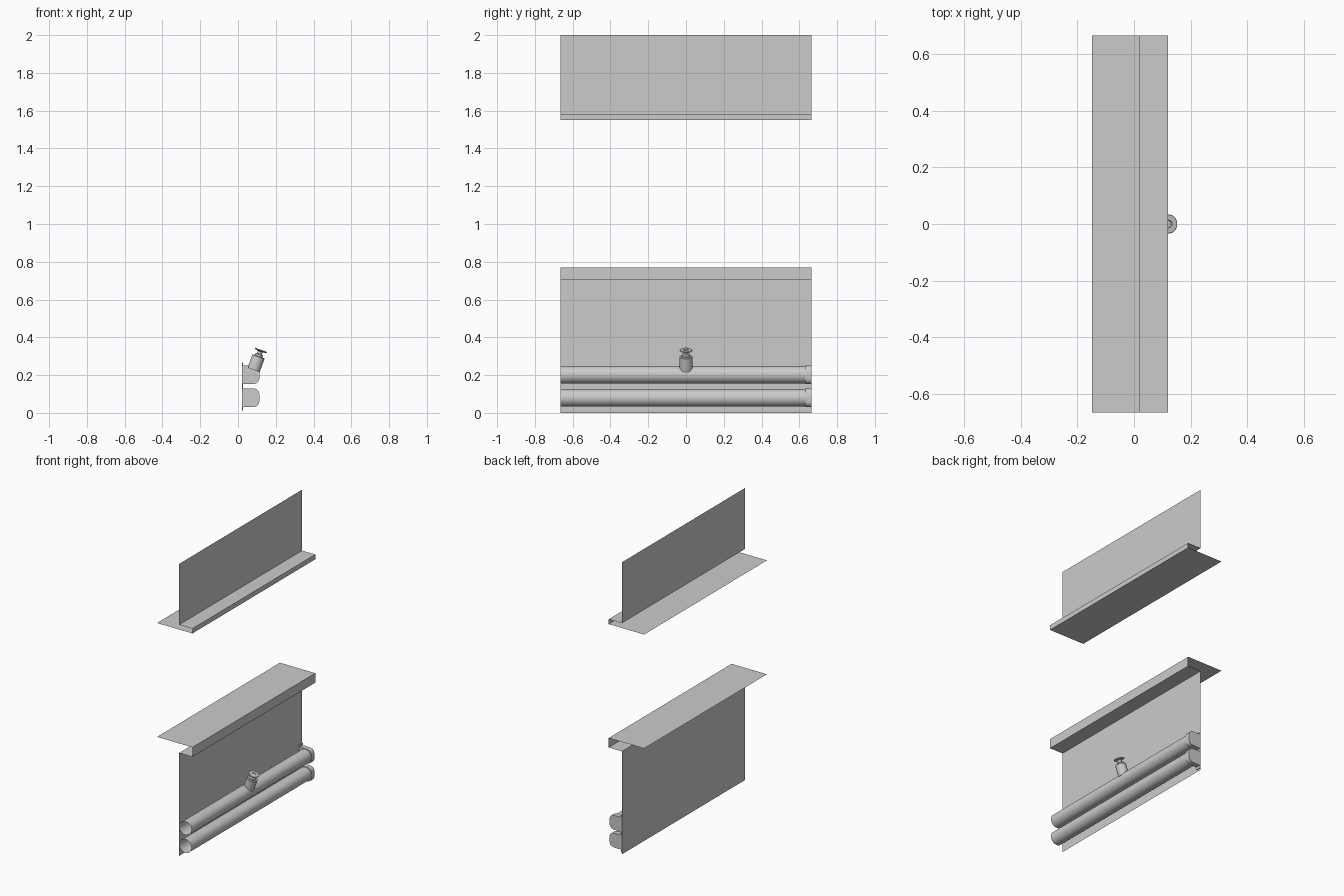
import bpy, bmesh
from math import sin, cos, pi, radians
from mathutils import Matrix, Vector

if "Cube" in bpy.data.objects:
    bpy.data.objects.remove(bpy.data.objects["Cube"])

HALF = 0.665      # half length along y


def finish(bm, name, smooth=False):
    bmesh.ops.recalc_face_normals(bm, faces=bm.faces)
    me = bpy.data.meshes.new(name)
    bm.to_mesh(me)
    bm.free()
    ob = bpy.data.objects.new(name, me)
    bpy.context.collection.objects.link(ob)
    if smooth:
        bpy.ops.object.select_all(action='DESELECT')
        ob.select_set(True)
        bpy.context.view_layer.objects.active = ob
        bpy.ops.object.shade_smooth_by_angle(angle=radians(35))
    return ob


def extrude_xz(name, pts, y0, y1, closed=False, caps=False, smooth=False):
    """Sweep an (x, z) profile along y."""
    bm = bmesh.new()
    a = [bm.verts.new((x, y0, z)) for x, z in pts]
    b = [bm.verts.new((x, y1, z)) for x, z in pts]
    n = len(pts)
    for i in range(n if closed else n - 1):
        j = (i + 1) % n
        bm.faces.new((a[i], a[j], b[j], b[i]))
    if caps:
        bm.faces.new(a)
        bm.faces.new(b)
    return finish(bm, name, smooth)


def lathe(name, profile, matrix, n=32):
    """Spin an (r, h) profile around local z."""
    bm = bmesh.new()
    rings = [[bm.verts.new((r * cos(2 * pi * i / n), r * sin(2 * pi * i / n), h))
              for i in range(n)] for r, h in profile]
    for p, q in zip(rings, rings[1:]):
        for i in range(n):
            j = (i + 1) % n
            bm.faces.new((p[i], p[j], q[j], q[i]))
    bm.faces.new(rings[0])
    bm.faces.new(rings[-1])
    bm.transform(matrix)
    return finish(bm, name, True)


# Wall sheets with folded sill and head
extrude_xz("lower_wall_and_sill",
           [(0.02, 0), (0.02, 0.705), (0.12, 0.705), (0.12, 0.77), (-0.148, 0.77)],
           -HALF, HALF)
extrude_xz("upper_wall_and_head",
           [(0.02, 2.0), (0.02, 1.583), (0.12, 1.583), (0.12, 1.55), (-0.148, 1.55)],
           -HALF, HALF)

# Two open pipes, each with a rounded end bracket
for label, zc in (("lower", 0.08), ("upper", 0.202)):
    circle = [(0.067 + 0.046 * cos(2 * pi * i / 40), zc + 0.046 * sin(2 * pi * i / 40))
              for i in range(40)]
    extrude_xz(label + "_pipe", circle, -HALF, HALF - 0.01, closed=True, smooth=True)
    d = [(0.022, 0.050), (0.085, 0.049), (0.098, 0.045), (0.108, 0.036), (0.113, 0.022)]
    shape = [(x, zc + z) for x, z in d] + [(x, zc - z) for x, z in reversed(d)]
    extrude_xz(label + "_end_bracket", shape, HALF - 0.033, HALF, closed=True, caps=True, smooth=True)

# Thin wall plate behind the brackets
extrude_xz("bracket_plate", [(0.021, 0.012), (0.026, 0.012), (0.026, 0.268), (0.021, 0.268)],
           HALF - 0.033, HALF, closed=True, caps=True)

# Tilted valve: body, neck and handle disc
tilt = Matrix.Translation(Vector((0.083, 0, 0.228))) @ Matrix.Rotation(radians(20), 4, 'Y')
lathe("valve_body", [(0.034, 0), (0.034, 0.073), (0.031, 0.076)], tilt)
lathe("valve_neck", [(0.022, 0.074), (0.022, 0.086), (0.013, 0.09), (0.013, 0.108)], tilt)
lathe("valve_handle", [(0.014, 0.102), (0.032, 0.107), (0.034, 0.110), (0.032, 0.113),
                       (0.014, 0.113), (0.012, 0.109)], tilt)
